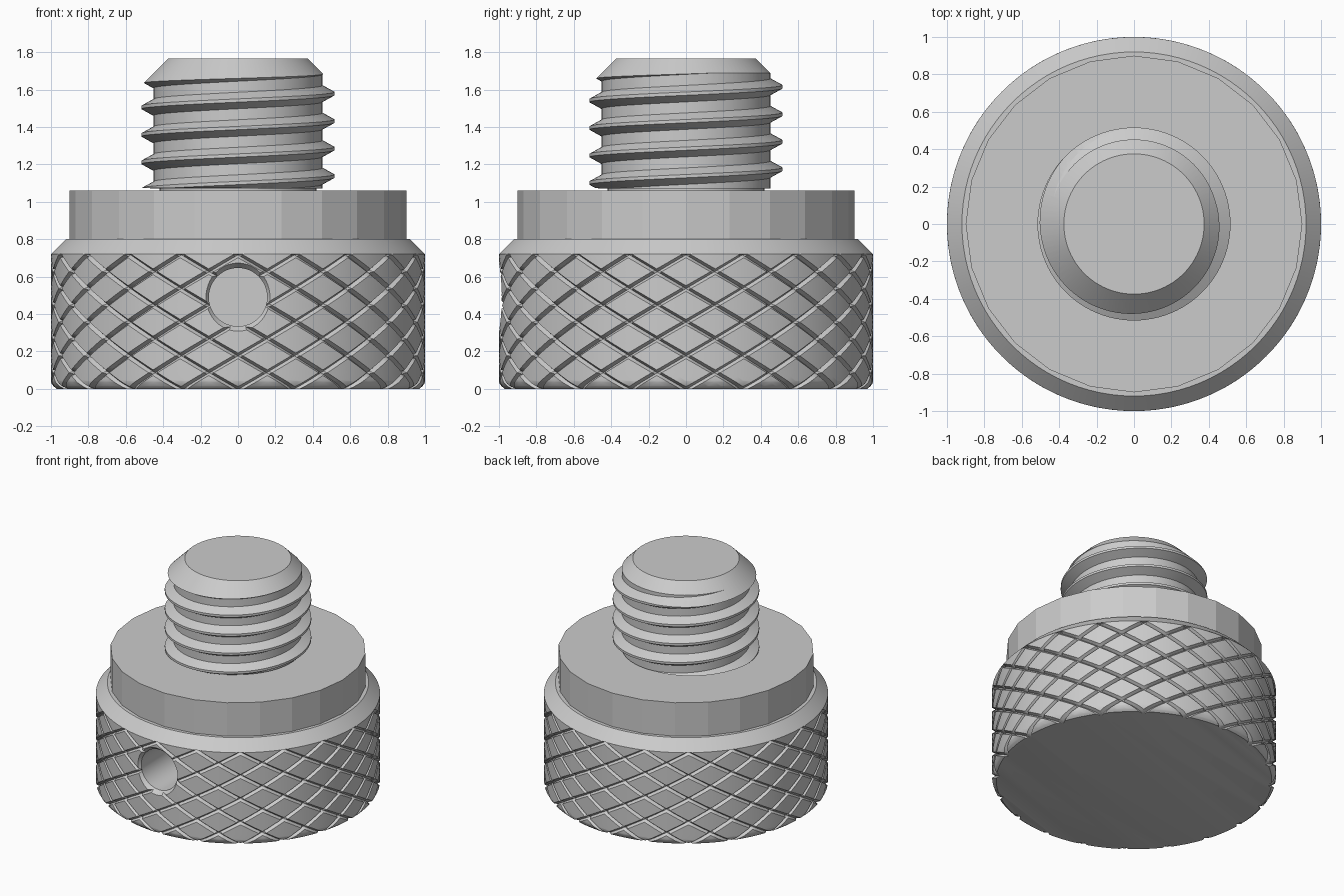
import bpy, bmesh, math
from mathutils import Vector

if "Cube" in bpy.data.objects:
    bpy.data.objects.remove(bpy.data.objects["Cube"])

STEEL = bpy.data.materials.new("brushed_grey")
STEEL.use_nodes = True
STEEL.diffuse_color = (0.6, 0.6, 0.6, 1)
STEEL.node_tree.nodes["Principled BSDF"].inputs["Base Color"].default_value = (0.6, 0.6, 0.6, 1)


def make(name, bm, smooth=True):
    """Turn a bmesh into a finished object."""
    bmesh.ops.recalc_face_normals(bm, faces=bm.faces[:])
    me = bpy.data.meshes.new(name)
    bm.to_mesh(me)
    bm.free()
    ob = bpy.data.objects.new(name, me)
    bpy.context.collection.objects.link(ob)
    me.materials.append(STEEL)
    if smooth:
        smooth_by_angle(ob)
    return ob


def activate(ob):
    bpy.ops.object.select_all(action='DESELECT')
    ob.select_set(True)
    bpy.context.view_layer.objects.active = ob


def smooth_by_angle(ob):
    activate(ob)
    bpy.ops.object.shade_smooth_by_angle(angle=math.radians(28))


def lathe(profile, sides):
    """Revolve (radius, height) points around z."""
    bm = bmesh.new()
    vs = [bm.verts.new((0, r, z)) for r, z in profile]
    es = [bm.edges.new(p) for p in zip(vs, vs[1:])]
    bmesh.ops.spin(bm, geom=vs + es, cent=(0, 0, 0), axis=(0, 0, 1),
                   angle=2 * math.pi, steps=sides)
    bmesh.ops.remove_doubles(bm, verts=bm.verts[:], dist=1e-5)
    return bm


def lattice(cells, period, shift, pos):
    """Sheet of quads wrapped round z; stepping one period in i shifts k."""
    bm, cache = bmesh.new(), {}

    def vert(i, k):
        turns, i = divmod(i, period)
        k += turns * shift
        if (i, k) not in cache:
            cache[i, k] = bm.verts.new(pos(i, k))
        return cache[i, k]

    for i, k in cells:
        bm.faces.new((vert(i, k), vert(i + 1, k), vert(i + 1, k + 1), vert(i, k + 1)))
    return bm


def slice_z(bm, z, clear_above=False, clear_below=False):
    bmesh.ops.bisect_plane(bm, geom=bm.verts[:] + bm.edges[:] + bm.faces[:], dist=1e-6,
                           plane_co=(0, 0, z), plane_no=(0, 0, 1),
                           clear_outer=clear_above, clear_inner=clear_below)


def cap(bm):
    bmesh.ops.remove_doubles(bm, verts=bm.verts[:], dist=1e-6)
    bmesh.ops.holes_fill(bm, edges=[e for e in bm.edges if e.is_boundary], sides=0)


def boolean(ob, tool, operation):
    tool.hide_render = True
    mod = ob.modifiers.new("cut", 'BOOLEAN')
    mod.operation, mod.object, mod.solver = operation, tool, 'EXACT'
    activate(ob)
    bpy.ops.object.modifier_apply(modifier=mod.name)
    bpy.data.objects.remove(tool)
    smooth_by_angle(ob)


# Knurled grip: two crossing families of V grooves on a diamond lattice
STARTS, ROW, WIDTH, DEPTH = 20, 0.09, 0.085, 0.024
OFFSETS = [-WIDTH, 0, WIDTH, 0.27, 0.5, 0.73]
N = len(OFFSETS)


def knurl(i, j):
    (qa, ra), (qb, rb) = divmod(i, N), divmod(j, N)
    a, b = qa + OFFSETS[ra], qb + OFFSETS[rb]
    t = math.pi / STARTS * (a + b)
    r = 1 - (DEPTH if 1 in (ra, rb) else 0)
    return r * math.cos(t), r * math.sin(t), -0.004 + ROW * (a - b)


cells = [(i, i - d) for i in range(STARTS * N) for d in range(-9, 58)]
bm = lattice(cells, STARTS * N, -STARTS * N, knurl)
slice_z(bm, 0.0, clear_below=True)
slice_z(bm, 0.72, clear_above=True)
for z in (0.012, 0.04):
    slice_z(bm, z)
for v in bm.verts:  # rounded bottom edge
    if v.co.z < 0.04:
        f = 1 - 0.03 * ((0.04 - v.co.z) / 0.04) ** 2
        v.co.x *= f
        v.co.y *= f
cap(bm)
grip = make("knurled_grip", bm)

# Blind countersunk hole in the front of the grip
bm = lathe([(0, 0.5), (0.156, 0.5), (0.156, 0.965), (0.19, 1.01), (0.19, 1.1), (0, 1.1)], 48)
for v in bm.verts:
    x, y, z = v.co
    v.co = Vector((x, -z, y + 0.49))
boolean(grip, make("hole_cutter", bm), 'DIFFERENCE')

# Bevelled shoulder above the grip
make("bevelled_shoulder", lathe([(0, 0.715), (0.97, 0.715), (1, 0.72), (0.92, 0.8), (0, 0.8)], 96))

# Faceted collar
make("collar", lathe([(0, 0.78), (0.9, 0.78), (0.9, 1.06), (0, 1.06)], 24), smooth=False)

# Threaded stud: one continuous helical surface, trimmed to a chamfered envelope
SEG, PITCH = 96, 0.147
TOOTH = [(-0.06, 0.516), (0.06, 0.516), (0.3, 0.452), (0.7, 0.452)]
M = len(TOOTH)


def helix(i, k):
    turn, n = divmod(k, M)
    f, r = TOOTH[n]
    t = 2 * math.pi * i / SEG
    return r * math.cos(t), r * math.sin(t), 1.578 + PITCH * (turn + f + i / SEG)


cells = [(i, k) for i in range(SEG) for k in range(-6 * M, 3 * M)]
bm = lattice(cells, SEG, M, helix)
slice_z(bm, 1.0, clear_below=True)
slice_z(bm, 1.8, clear_above=True)
cap(bm)
stud = make("threaded_stud", bm)
envelope = lathe([(0, 1.03), (0.42, 1.03), (0.42, 1.07), (0.54, 1.075),
                  (0.54, 1.6), (0.375, 1.765), (0, 1.765)], 96)
boolean(stud, make("stud_envelope", envelope), 'INTERSECT')
